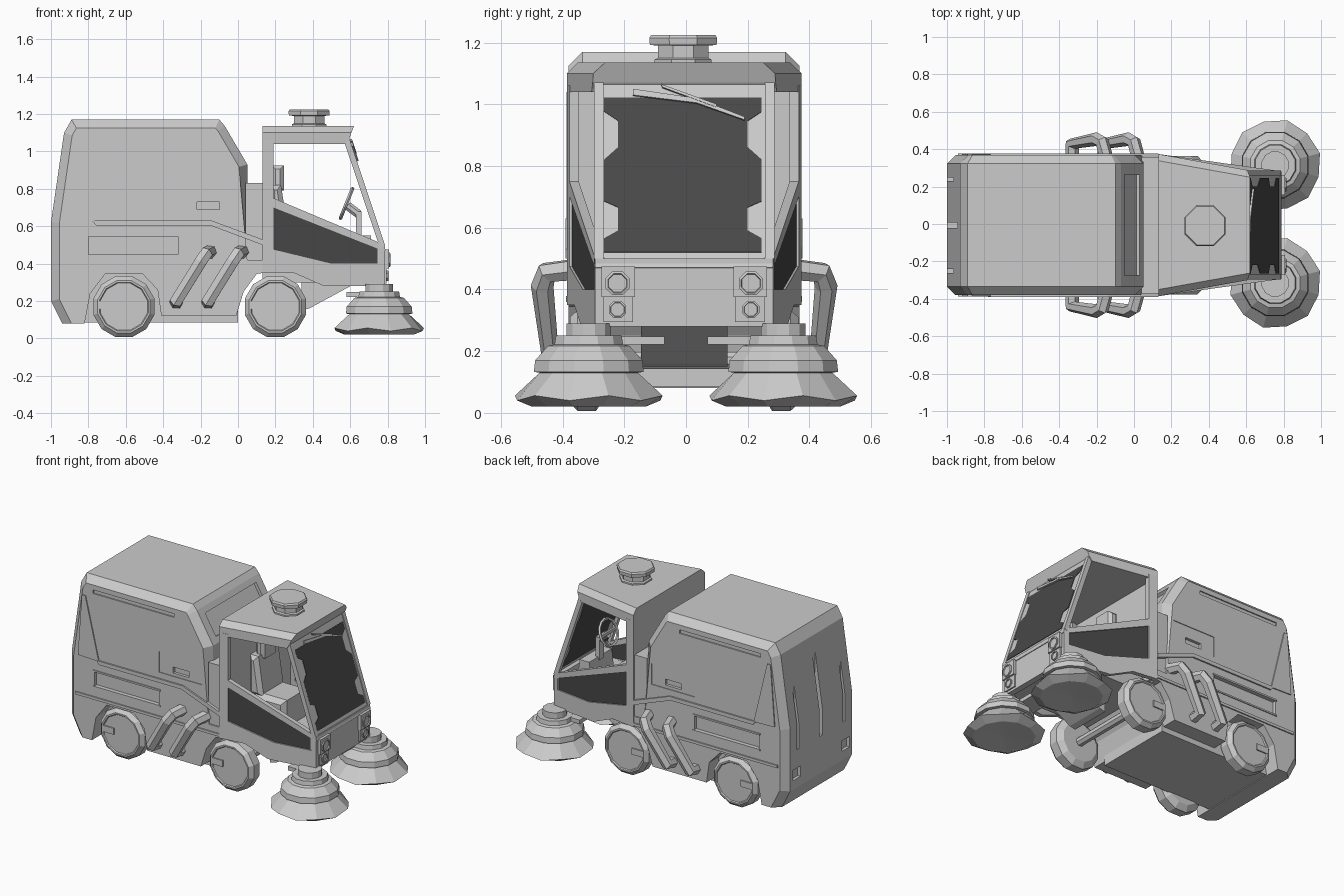
import bpy, bmesh, math
from mathutils import Matrix, Vector

if "Cube" in bpy.data.objects:
    bpy.data.objects.remove(bpy.data.objects["Cube"])


def material(name, v):
    m = bpy.data.materials.new(name)
    m.diffuse_color = (v, v, v, 1)
    m.use_nodes = True
    m.node_tree.nodes["Principled BSDF"].inputs["Base Color"].default_value = m.diffuse_color
    return m


GREY = material("light grey", 0.6)
DARK = material("dark glass", 0.065)


def finish(name, bm, mat=GREY):
    bmesh.ops.recalc_face_normals(bm, faces=bm.faces)
    me = bpy.data.meshes.new(name)
    bm.to_mesh(me)
    bm.free()
    me.materials.append(mat)
    ob = bpy.data.objects.new(name, me)
    bpy.context.collection.objects.link(ob)
    return ob


def prism(name, pts, y0, y1, mat=GREY, bevel=0, rule=None):
    """Side profile (x, z) extruded in y; limits may depend on x.
    Outline edges whose two ends satisfy the rule get a flat chamfer."""
    f0 = y0 if callable(y0) else lambda x: y0
    f1 = y1 if callable(y1) else lambda x: y1
    bm = bmesh.new()
    a = [bm.verts.new((x, f0(x), z)) for x, z in pts]
    b = [bm.verts.new((x, f1(x), z)) for x, z in pts]
    caps = [bm.faces.new(a), bm.faces.new(b[::-1])]
    n = len(pts)
    for i in range(n):
        j = (i + 1) % n
        bm.faces.new((a[i], a[j], b[j], b[i]))
    bmesh.ops.recalc_face_normals(bm, faces=bm.faces)
    if bevel:
        es = [e for f in caps for e in f.edges
              if not rule or rule(e.verts[0].co, e.verts[1].co)]
        bmesh.ops.bevel(bm, geom=es, offset=bevel, segments=1, affect='EDGES')
    return finish(name, bm, mat)


def box(name, x, y, z, mat=GREY, bevel=0):
    return prism(name, [(x[0], z[0]), (x[1], z[0]), (x[1], z[1]), (x[0], z[1])],
                 y[0], y[1], mat, bevel)


def lathe(name, prof, sides, loc, axis=(0, 0, 1), jag=None, mat=GREY):
    """Turn (radius, height) points about an axis; ring number jag gets a wavy edge."""
    bm = bmesh.new()
    rings = []
    for k, (r, h) in enumerate(prof):
        ring = []
        for i in range(sides):
            t = 2 * math.pi * (i + 0.5) / sides
            w = (-1) ** i if k == jag else 0
            rr = r * (1 + 0.015 * w)
            ring.append(bm.verts.new((rr * math.cos(t), rr * math.sin(t), h + 0.008 * w)))
        rings.append(ring)
    for a, b in zip(rings, rings[1:]):
        for i in range(sides):
            j = (i + 1) % sides
            bm.faces.new((a[i], a[j], b[j], b[i]))
    bm.faces.new(rings[0])
    bm.faces.new(rings[-1])
    rot = Vector((0, 0, 1)).rotation_difference(Vector(axis)).to_matrix().to_4x4()
    bm.transform(Matrix.Translation(loc) @ rot)
    return finish(name, bm, mat)


def cut(ob, cutters):
    for c in cutters:
        m = ob.modifiers.new("cut", 'BOOLEAN')
        m.operation, m.object, m.solver = 'DIFFERENCE', c, 'EXACT'
    bpy.context.view_layer.objects.active = ob
    for m in list(ob.modifiers):
        bpy.ops.object.modifier_apply(modifier=m.name)
    for c in cutters:
        bpy.data.objects.remove(c)


def both(a, b, s):
    return (s * a, s * b)


# Hopper and skirt in one profile with wheel arches, then recessed panels
body = prism("hopper_body", [(-1, .2), (-1, .62), (-.93, 1.1), (-.89, 1.17), (-.1, 1.17),
                             (-.07, 1.135), (.05, .93), (.05, .42), (.13, .42), (.13, .35),
                             (.1, .345), (.03, .25), (-.01, .12), (-.41, .12), (-.43, .26),
                             (-.51, .345), (-.71, .345), (-.79, .24), (-.82, .08), (-.94, .08)],
             -.374, .374, bevel=.045,
             rule=lambda p, q: min(p.z, q.z) > .5 or max(p.x, q.x) < -.9
             or (min(p.x, q.x) > .04 and max(p.z, q.z) > .9))
cutters = [box("groove_cutter", (-1.1, -.945), (-.015, .015), (.45, 1.07)),
           prism("slope_recess_cutter", [(-.067, 1.09), (.013, .954), (.08, .994), (0, 1.13)],
                 -.27, .27)]
for s in (-1, 1):
    cutters += [box("side_recess_cutter", (-.8, -.32), both(.352, .5, s), (.45, .545)),
                box("top_groove_cutter", (-.81, -.21), both(.366, .5, s), (1.068, 1.092)),
                box("latch_cutter", (-.32, 0), both(.369, .5, s), (.67, .81)),
                box("handle_cutter", (-.22, -.1), both(.35, .5, s), (.69, .73)),
                box("rear_slot_cutter", (-1.1, -.965), both(.235, .255, s), (.45, .95)),
                box("tail_cutter", (-1.1, -.98), both(.22, .3, s), (.26, .33))]
cut(body, cutters)

box("chassis_core", (-.85, 0), (-.27, .27), (.085, .38))
box("cab_gap_filler", (.04, .14), (-.365, .365), (.36, .83))
prism("suction_mouth", [(.34, .15), (.38, .16), (.62, .29), (.34, .33)], -.14, .14)

for s in (-1, 1):
    # Trim on the hopper sides
    prism("waist_moulding", [(-.76, .605), (-.15, .605), (.13, .5), (.13, .53), (-.14, .63),
                             (-.78, .63)], s * .36, s * .384)
    prism("rear_corner_pillar", [(-.89, 1.04), (-.865, 1.04), (-.765, .625), (-.92, .63)],
          s * .34, s * .381)
    box("lower_trim", (-.94, .13), both(.35, .382, s), (.36, .378))
    box("recess_frame_top", (-.81, -.31), both(.37, .38, s), (.545, .556))
    box("recess_frame_bottom", (-.81, -.31), both(.37, .38, s), (.44, .45))

    # Wheels
    for x in (-.61, .2):
        lathe("wheel", [(.13, -.06), (.169, -.035), (.169, .025), (.145, .05), (.135, .05),
                        (.13, .043)], 12, (x, s * .32, .17), (0, s, 0))
        box("wheel_slot_plate", (x - .135, x - .05), both(.35, .371, s), (.158, .2))

    # Bent side pipes
    for x in (-.33, -.16):
        cu = bpy.data.curves.new("side_pipe", 'CURVE')
        cu.dimensions = '3D'
        cu.bevel_depth, cu.bevel_resolution, cu.use_fill_caps = .037, 1, True
        sp = cu.splines.new('POLY')
        path = [(0, .35, .19), (0, .435, .2), (.13, .46, .41), (.16, .445, .455),
                (.185, .35, .465)]
        sp.points.add(len(path) - 1)
        for p, (dx, y, z) in zip(sp.points, path):
            p.co = (x + dx, s * y, z, 1)
        sp.use_smooth = False
        cu.materials.append(GREY)
        ob = bpy.data.objects.new("side_pipe", cu)
        bpy.context.collection.objects.link(ob)
        bpy.ops.object.select_all(action='DESELECT')
        ob.select_set(True)
        bpy.context.view_layer.objects.active = ob
        bpy.ops.object.convert(target='MESH')

    # Sweeping brushes and their arms
    lathe("brush", [(.02, .03), (.19, .02), (.244, .048), (.165, .13), (.184, .133), (.18, .17),
                    (.137, .217), (.115, .222), (.11, .25), (.075, .25),
                    (.075, .29)], 12, (.755, s * .315, 0), jag=2)
    box("brush_arm", (.58, .72), both(.07, .3, s), (.222, .248))


# Cab: half-width narrows towards the front
def outer(s, inset=0.0, slope=.14):
    return lambda x: s * (.38 - (x - .13) * slope - inset)


box("cab_floor", (.13, .76), (-.27, .27), (.3, .4))
box("cab_front_panel", (.745, .785), (-.288, .288), (.28, .5))
box("cab_back_wall", (.13, .15), (-.365, .365), (.36, 1.08))
prism("cab_roof", [(.13, 1.04), (.13, 1.135), (.62, 1.135), (.595, 1.07), (.575, 1.04)],
      outer(-1, 0, .18), outer(1, 0, .18), bevel=.035,
      rule=lambda p, q: min(p.z, q.z) > 1.1)
for s in (-1, 1):
    frames = {
        "cab_side_sill": [(.13, .35), (.3, .35), (.46, .28), (.785, .28), (.785, .4), (.5, .4),
                          (.19, .475), (.13, .5)],
        "cab_rear_pillar": [(.13, .48), (.19, .46), (.19, 1.06), (.13, 1.06)],
        "cab_belt_rail": [(.19, .70), (.76, .475), (.785, .5), (.19, .75)],
        "cab_front_corner": [(.755, .39), (.785, .39), (.785, .5), (.755, .49)],
    }
    for name, pts in frames.items():
        prism(name, pts, outer(s), outer(s, .03))
    prism("cab_front_pillar", [(.76, .48), (.785, .5), (.595, 1.07), (.565, 1.06)],
          s * .292, s * .262)
    prism("lower_side_glass", [(.18, .47), (.5, .39), (.765, .39), (.765, .482), (.18, .715)],
          outer(s, .008), outer(s, .016), DARK)

    # Headlights
    box("headlight_plate", (.78, .806), both(.16, .268, s), (.375, .475))
    box("lower_light_plate", (.78, .795), both(.165, .262, s), (.295, .375))
    for x, z, r in ((.795, .42, .042), (.785, .335, .03)):
        lathe("headlight", [(r, 0), (r, .018), (r * .8, .02), (r * .75, .013)], 8,
              (x, s * .216, z), (1, 0, 0))


# Windscreen: pale border sheet with a notched dark pane
def screen_sheet(name, outline, off, thick, mat):
    bm = bmesh.new()
    n = Vector((.57, 0, .19)).normalized()
    ring = []
    for d in (off, off + thick):
        ring.append([bm.verts.new(Vector((.782 - (z - .49) / 3, y, z)) + n * d)
                     for y, z in outline])
    a, b = ring
    bm.faces.new(a)
    bm.faces.new(b[::-1])
    for i in range(len(a)):
        j = (i + 1) % len(a)
        bm.faces.new((a[i], a[j], b[j], b[i]))
    return finish(name, bm, mat)


screen_sheet("windscreen_border", [(-.288, .47), (.288, .47), (.288, 1.08), (-.288, 1.08)],
             -.003, .004, GREY)
edge = [(.255, .52), (.255, .565), (.21, .59), (.21, .665), (.255, .685), (.255, .82),
        (.21, .86), (.21, .945), (.255, .975), (.255, 1.02)]
notched = [(y - .004, z) for y, z in edge] + [(-y - .004, z) for y, z in edge[::-1]]
screen_sheet("windscreen_glass", notched, -.005, .009, DARK)
screen_sheet("wiper_arm", [(-.165, 1.045), (-.165, 1.025), (.04, 1.0), (.195, .945),
                           (.195, .955), (.04, 1.015)], .006, .01, GREY)
screen_sheet("wiper_blade", [(-.075, 1.06), (-.07, 1.05), (.105, .985), (.105, .995)],
             .006, .012, GREY)

# Roof beacon
lathe("roof_beacon", [(.1, 1.13), (.1, 1.145), (.088, 1.15), (.088, 1.19), (.117, 1.192),
                      (.119, 1.215), (.112, 1.225)], 8, (.38, -.003, 0))

# Interior: seat and steering
box("seat_base", (.2, .44), (-.13, .13), (.4, .58), bevel=.03)
prism("seat_back", [(.17, .56), (.27, .56), (.23, .82), (.17, .82)], -.13, .13, bevel=.025)
box("headrest", (.18, .245), (-.075, .075), (.79, .925), bevel=.02)
prism("dashboard", [(.62, .4), (.73, .4), (.71, .55), (.64, .55)], -.12, .12)
lathe("steering_column", [(.025, -.075), (.025, 0)], 8, (.585, 0, .71), (-.8, 0, .6))
box("steering_support", (.63, .66), (-.025, .025), (.53, .68))
bpy.ops.mesh.primitive_torus_add(major_radius=.085, minor_radius=.01, major_segments=14,
                                 minor_segments=5, location=(.58, 0, .722),
                                 rotation=(0, math.radians(-68), 0))
wheel = bpy.context.object
wheel.name = "steering_wheel"
wheel.data.materials.append(GREY)
box("steering_spoke", (.575, .588), (-.08, .08), (.71, .73))

# Axles
for x in (-.61, .2):
    lathe("axle", [(.03, -.28), (.03, .28)], 8, (x, 0, .17), (0, 1, 0))

# The body sits a hair to one side of the brushes
for ob in bpy.data.objects:
    if not ob.name.startswith("brush"):
        ob.location.y -= .006
